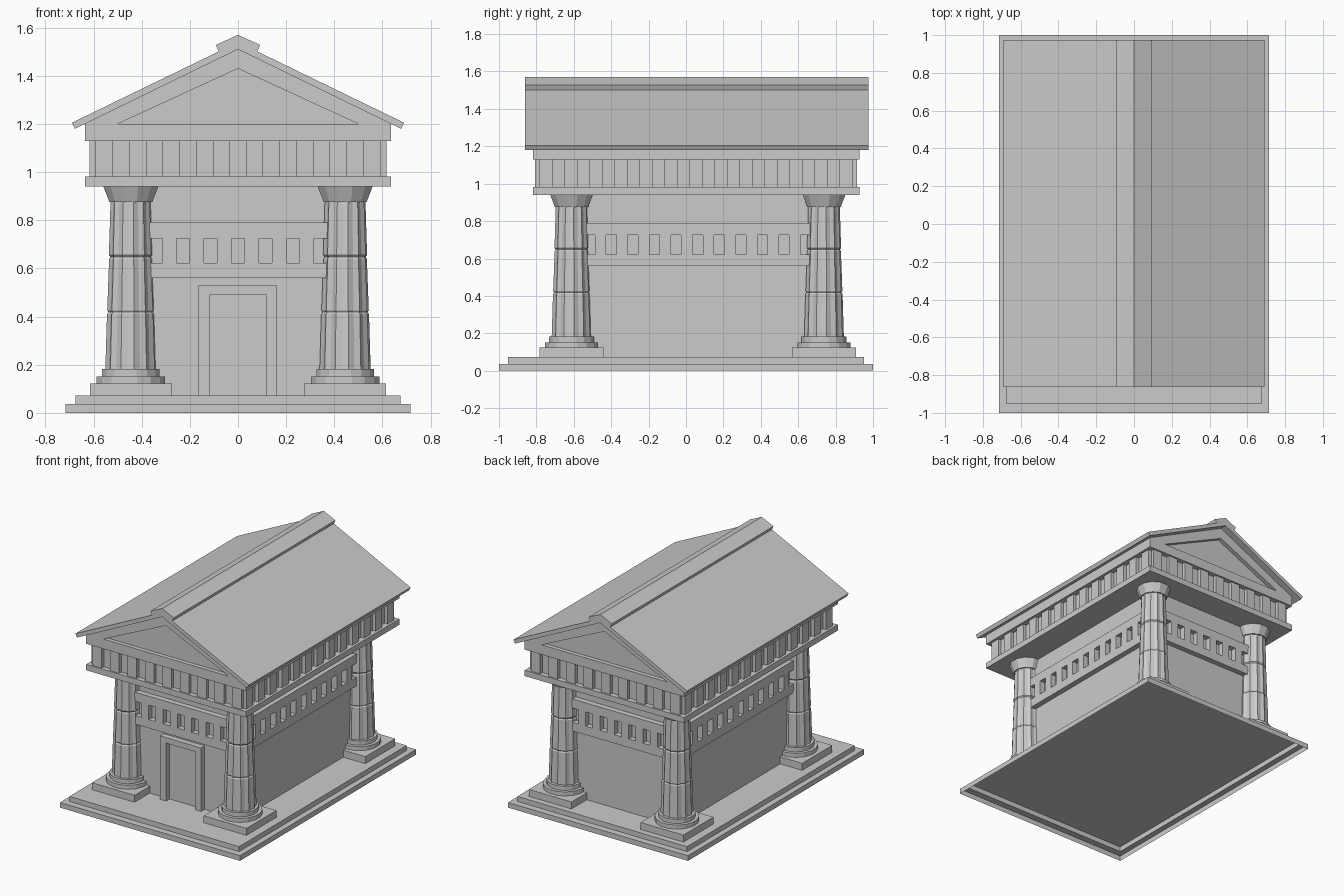
import bpy, bmesh, math
from mathutils import Matrix, Vector

if "Cube" in bpy.data.objects:
    bpy.data.objects.remove(bpy.data.objects["Cube"])

stone = bpy.data.materials.new("grey stone")
stone.use_nodes = True
stone.diffuse_color = (0.6, 0.6, 0.6, 1)
stone.node_tree.nodes["Principled BSDF"].inputs["Base Color"].default_value = (0.6, 0.6, 0.6, 1)


def finish(name, bm):
    bmesh.ops.recalc_face_normals(bm, faces=bm.faces)
    mesh = bpy.data.meshes.new(name)
    bm.to_mesh(mesh)
    bm.free()
    mesh.materials.append(stone)
    obj = bpy.data.objects.new(name, mesh)
    bpy.context.collection.objects.link(obj)
    return obj


def boxes(name, specs):
    """One object made of boxes, each given as x, y and z ranges."""
    bm = bmesh.new()
    for ranges in specs:
        mid = Vector([(a + b) / 2 for a, b in ranges])
        size = [b - a for a, b in ranges]
        bmesh.ops.create_cube(bm, size=1, matrix=Matrix.Translation(mid) @ Matrix.Diagonal((*size, 1)))
    return finish(name, bm)


def prism(name, profile, y0, y1):
    """Extrude an x-z profile along y."""
    bm = bmesh.new()
    face = bm.faces.new([bm.verts.new((x, y0, z)) for x, z in profile])
    ext = bmesh.ops.extrude_face_region(bm, geom=[face])
    moved = [v for v in ext["geom"] if isinstance(v, bmesh.types.BMVert)]
    bmesh.ops.translate(bm, verts=moved, vec=(0, y1 - y0, 0))
    return finish(name, bm)


def skin(bm, loops):
    """Bridge consecutive closed loops and cap the last one."""
    for lo, hi in zip(loops, loops[1:]):
        for i in range(len(lo)):
            j = (i + 1) % len(lo)
            bm.faces.new((lo[i], lo[j], hi[j], hi[i]))
    bm.faces.new(loops[-1])


def lathe(name, rings, sides, x, y, flute=1.0):
    """Stack rings of (radius, z); every other vertex is drawn in for fluting."""
    bm = bmesh.new()
    loops = []
    for r, z in rings:
        loop = []
        for i in range(sides):
            a = 2 * math.pi * (i + 0.5) / sides
            rr = r * (flute if i % 2 else 1)
            loop.append(bm.verts.new((x + rr * math.cos(a), y + rr * math.sin(a), z)))
        loops.append(loop)
    skin(bm, loops)
    bm.faces.new(loops[0])
    return finish(name, bm)


def sym(v):
    return (-v, v)


# Stepped base, a shell that is open underneath
FLOOR = 0.073
base = bmesh.new()
skin(base, [[base.verts.new((sx * hx, sy * hy, z)) for sx, sy in ((-1, -1), (1, -1), (1, 1), (-1, 1))]
            for hx, hy, z in ((0.716, 1, 0), (0.716, 1, 0.037), (0.675, 0.952, 0.037), (0.675, 0.952, FLOOR))])
finish("stepped_base", base)

# Inner chamber, its walls on the column centre lines
MID = 0.0625
WX, WY, PROUD = 0.44, 0.672, 0.04
boxes("chamber_walls", [(sym(WX), (MID - WY, MID + WY), (FLOOR, 0.94))])

# Wall band: two courses with piers between deep openings
bx, by = WX + PROUD, WY + PROUD
band = [(sym(bx), (MID - by, MID + by), z) for z in ((0.56, 0.622), (0.725, 0.79))]


def piers(half, count, pitch, width):
    centres = [(i - (count - 1) / 2) * pitch for i in range(count)]
    starts = [-half] + [c + width / 2 for c in centres]
    ends = [c - width / 2 for c in centres] + [half]
    return list(zip(starts, ends))


OPEN = (0.622, 0.725)
for a, b in piers(bx, 7, 0.114, 0.055):
    band.append(((a, b), (MID - by, MID - WY), OPEN))
    band.append(((a, b), (MID + WY, MID + by), OPEN))
for a, b in piers(by, 11, 0.1155, 0.055):
    band.append(((-bx, -WX), (MID + a, MID + b), OPEN))
    band.append(((WX, bx), (MID + a, MID + b), OPEN))
boxes("wall_band", band)

# Door surround
DOOR_Y = (-0.65, MID - WY)
boxes("door_frame", [
    ((-0.165, -0.118), DOOR_Y, (FLOOR, 0.49)),
    ((0.118, 0.162), DOOR_Y, (FLOOR, 0.49)),
    ((-0.165, 0.162), DOOR_Y, (0.49, 0.53)),
])

# Corner columns
SHAFT = [(0.107, 0.18), (0.1, 0.41), (0.094, 0.418), (0.099, 0.426),
         (0.091, 0.64), (0.086, 0.648), (0.092, 0.656), (0.085, 0.88)]
for end, cy in (("front", -0.612), ("back", 0.738)):
    for side, cx in (("right", -0.445), ("left", 0.445)):
        tag = f"{end}_{side}"
        boxes("pedestal_" + tag, [((cx - 0.17, cx + 0.17), (cy - 0.17, cy + 0.17), (FLOOR, 0.123))])
        lathe("column_foot_" + tag, [(0.145, 0.123), (0.145, 0.152), (0.122, 0.152), (0.122, 0.182)], 16, cx, cy)
        lathe("column_shaft_" + tag, SHAFT, 24, cx, cy, 0.92)
        lathe("column_capital_" + tag, [(0.092, 0.875), (0.118, 0.94)], 12, cx, cy)

# Entablature: beam, recessed frieze with blocks, cornice
Y0, Y1 = -0.818, 0.927
FX, FY0, FY1, DEEP = 0.592, -0.783, 0.89, 0.025
boxes("beam", [(sym(0.635), (Y0, Y1), (0.94, 0.982))])
FZ = (0.982, 1.13)
boxes("frieze", [(sym(FX), (FY0, FY1), FZ)])
HALF = 0.0365
blocks = []
for i in range(9):
    c = -FX + HALF + i * (2 * FX - 2 * HALF) / 8
    blocks.append(((c - HALF, c + HALF), (FY0 - DEEP, FY0), FZ))
    blocks.append(((c - HALF, c + HALF), (FY1, FY1 + DEEP), FZ))
for i in range(13):
    c = FY0 + HALF + i * (FY1 - FY0 - 2 * HALF) / 12
    blocks.append(((-FX - DEEP, -FX), (c - HALF, c + HALF), FZ))
    blocks.append(((FX, FX + DEEP), (c - HALF, c + HALF), FZ))
boxes("frieze_blocks", blocks)
boxes("cornice", [(sym(0.635), (Y0, Y1), (1.13, 1.2))])

# Gables with recessed triangular panels
prism("gable_core", [(-0.635, 1.2), (0.635, 1.2), (0, 1.515)], Y0 + 0.03, Y1 - 0.03)
for end, a, b in (("front", Y0, Y0 + 0.03), ("back", Y1 - 0.03, Y1)):
    for side, s in (("right", -1), ("left", 1)):
        prism(f"gable_rake_{end}_{side}",
              [(s * 0.635, 1.2), (s * 0.635, 1.206), (0, 1.516), (0, 1.43), (s * 0.5, 1.2)], a, b)


# Roof and ridge cap
def chevron(name, peak, top, bottom, under):
    profile = [(0, peak), top, bottom, (0, under), (-bottom[0], bottom[1]), (-top[0], top[1])]
    prism(name, profile, -0.862, 0.975)


chevron("roof", 1.54, (0.69, 1.205), (0.677, 1.18), 1.51)
chevron("ridge_cap", 1.57, (0.092, 1.528), (0.08, 1.5), 1.535)
